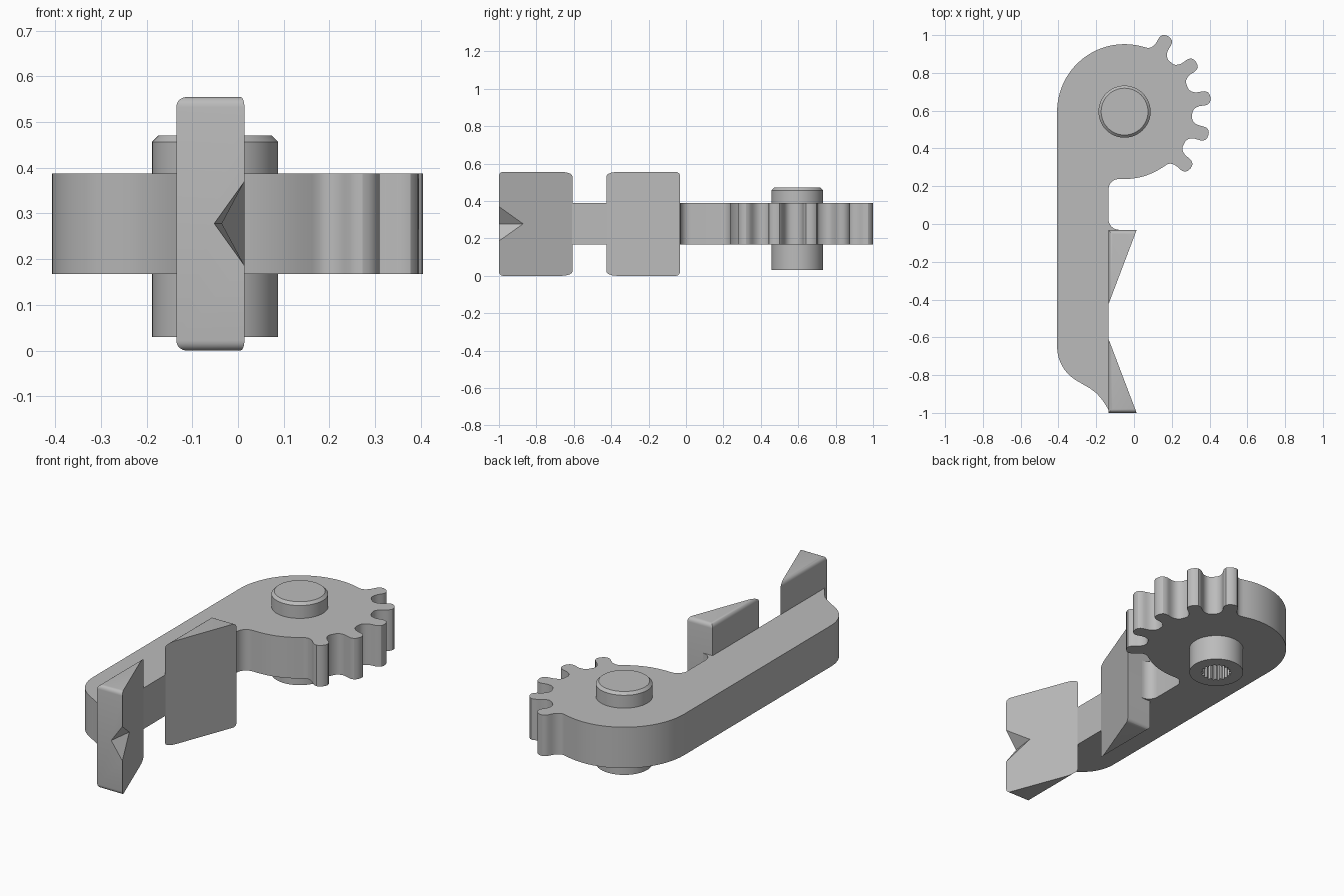
import bpy, bmesh, math
from mathutils import Vector

if "Cube" in bpy.data.objects:
    bpy.data.objects.remove(bpy.data.objects["Cube"])

grey = bpy.data.materials.new("plain grey")
grey.use_nodes = True
grey.diffuse_color = (0.5, 0.5, 0.5, 1)
grey.node_tree.nodes["Principled BSDF"].inputs["Base Color"].default_value = (0.5, 0.5, 0.5, 1)

HUB = Vector((-0.05, 0.595))     # pivot centre in plan
ROOT = 0.357                     # body radius around the pivot
EDGE = -0.134                    # inner side of the arm


def polar(radius, degrees, centre=HUB):
    a = math.radians(degrees)
    return (centre[0] + radius * math.cos(a), centre[1] + radius * math.sin(a))


def arc(centre, radius, start, end, steps):
    return [polar(radius, start + (end - start) * i / steps, centre) for i in range(steps + 1)]


def make_object(name, bm):
    bmesh.ops.recalc_face_normals(bm, faces=bm.faces)
    mesh = bpy.data.meshes.new(name)
    bm.to_mesh(mesh)
    bm.free()
    mesh.materials.append(grey)
    obj = bpy.data.objects.new(name, mesh)
    bpy.context.collection.objects.link(obj)
    return obj


def prism(outline, z0, z1):
    bm = bmesh.new()
    face = bm.faces.new([bm.verts.new((x, y, z0)) for x, y in outline])
    top = bmesh.ops.extrude_face_region(bm, geom=[face], use_keep_orig=True)["geom"]
    bmesh.ops.translate(bm, vec=(0, 0, z1 - z0),
                        verts=[v for v in top if isinstance(v, bmesh.types.BMVert)])
    return bm


def activate(obj):
    bpy.ops.object.select_all(action='DESELECT')
    obj.select_set(True)
    bpy.context.view_layer.objects.active = obj


def smooth(obj, degrees=32):
    activate(obj)
    bpy.ops.object.shade_smooth_by_angle(angle=math.radians(degrees))


def cut(obj, cutter):
    mod = obj.modifiers.new("cut", 'BOOLEAN')
    mod.operation = 'DIFFERENCE'
    mod.solver = 'EXACT'
    mod.object = cutter
    activate(obj)
    bpy.ops.object.modifier_apply(modifier=mod.name)
    bpy.data.objects.remove(cutter)


# Gear teeth: one half profile (angle from tooth centre, radius), mirrored and repeated
half = [(-12.6, 0.358), (-9.8, 0.359), (-7.6, 0.367), (-6.2, 0.38), (-5.4, 0.395), (-5.2, 0.41),
        (-5.1, 0.425), (-4.7, 0.44), (-3.6, 0.453), (-2, 0.459), (0, 0.461)]
tooth = half + [(-a, r) for a, r in reversed(half[1:-1])]
teeth = []
for i in range(5):
    teeth += [polar(r, -41 + 25.25 * i + a) for a, r in tooth]

# Arm with toothed head, rounded tail and a filleted recess
outline = arc(HUB, ROOT, -89, -58, 10) + teeth
outline += arc(HUB, ROOT, 73, 180, 32)
outline += arc((-0.2, -0.65), 0.207, 180, 238, 10)
outline += [(-0.27, -0.849), (-0.233, -0.87), (-0.2, -0.895), (-0.175, -0.922),
            (-0.152, -0.955), (EDGE, -0.985), (EDGE, -0.06)]
outline += arc((-0.08, 0.025), 0.055, 270, 180, 10)
outline += arc((-0.08, 0.183), 0.055, 180, 92, 10)
smooth(make_object("toothed_arm", prism(outline, 0.168, 0.388)))


# Wedge jaws: rounded along the back and the blunt end, sharp along the slope
def wedge(name, blunt_y, thin_y):
    back, tip = -0.135, 0.014
    bm = prism([(back, blunt_y), (tip, blunt_y), (back, thin_y)], 0, 0.555)
    edges = []
    for e in bm.edges:
        a, b = (v.co for v in e.verts)
        level = abs(a.z - b.z) < 1e-4
        if level and (abs(a.x - b.x) < 1e-4 or abs(a.y - b.y) < 1e-4):
            edges.append(e)
    bmesh.ops.bevel(bm, geom=edges, offset=0.022, segments=5, profile=0.5, affect='EDGES')
    return make_object(name, bm)


smooth(wedge("inner_jaw", -0.032, -0.425))
outer_jaw = wedge("outer_jaw", -1.0, -0.608)

# Pointed notch in the outer jaw's tip
notch = [Vector(p) for p in ((-0.052, -1, 0.278), (-0.035, -0.87, 0.278),
                             (0.014, -1, 0.37), (0.014, -1, 0.186))]
middle = (notch[0] + notch[1]) / 2
bm = bmesh.new()
for p in notch:
    bm.verts.new(middle + (p - middle) * 2)
bmesh.ops.convex_hull(bm, input=bm.verts)
cut(outer_jaw, make_object("notch_cutter", bm))
smooth(outer_jaw)

# Pivot pin: chamfered on top, splined socket underneath
bm = prism(arc(HUB, 0.138, 0, 352.5, 47), 0.03, 0.471)
rim = [e for e in bm.edges if all(v.co.z > 0.4 for v in e.verts)]
bmesh.ops.bevel(bm, geom=rim, offset=0.014, segments=1, affect='EDGES')
pin = make_object("pivot_pin", bm)
spline = [polar(0.077 if i % 4 < 2 else 0.067, i * 5) for i in range(72)]
cut(pin, make_object("socket_cutter", prism(spline, -0.05, 0.28)))
smooth(pin)
